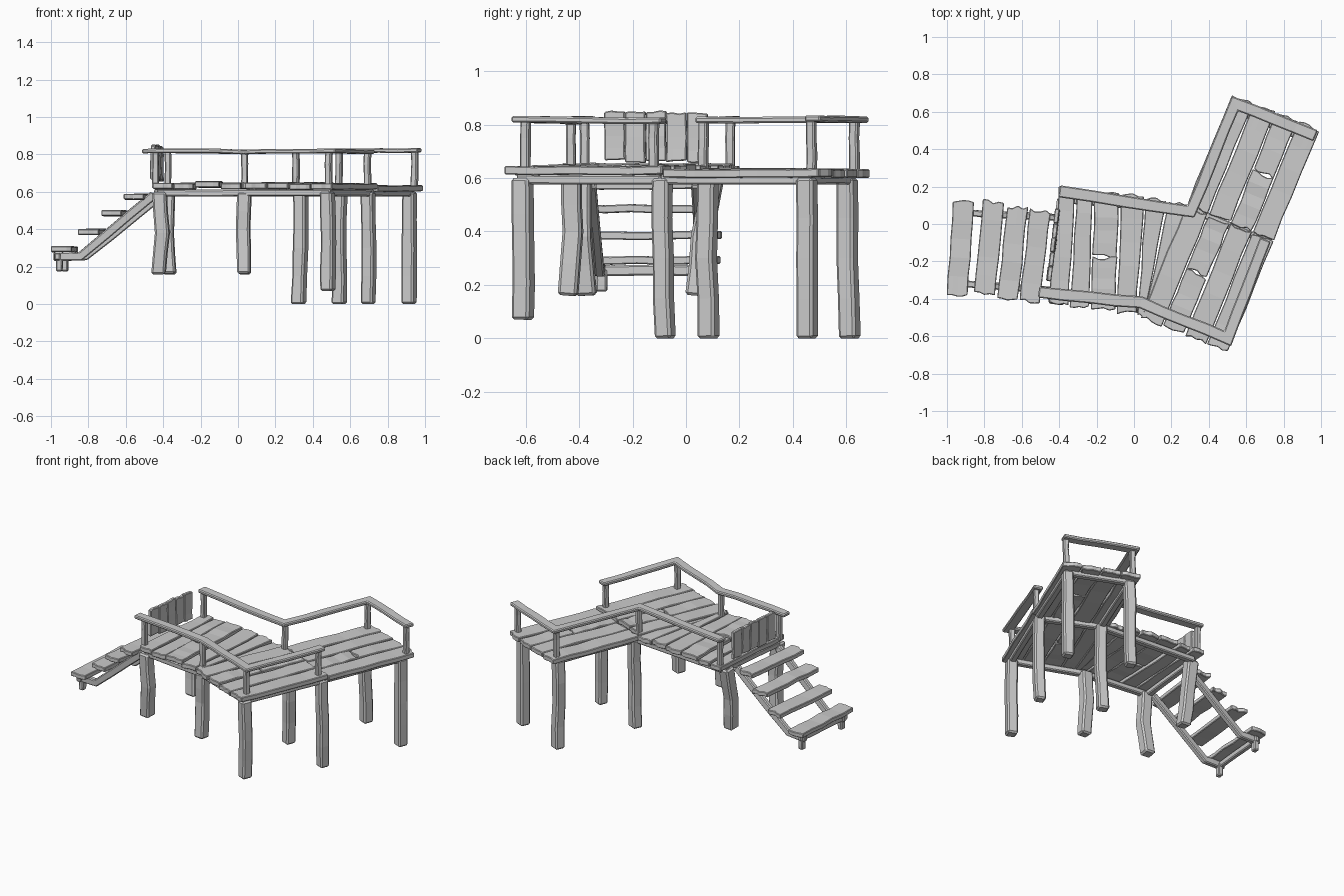
import bpy, bmesh, random
from math import sqrt
from mathutils import Vector as V

if "Cube" in bpy.data.objects:
    bpy.data.objects.remove(bpy.data.objects["Cube"])

random.seed(7)
rnd = random.uniform
UP = V((0, 0, 1))


def loft(name, pts, w, h, cols=2, segs=4, jag=0.0, wob=0.0, side=None, bevel=0.006):
    """Sweep a rectangular section (w wide, h high) along a mitred, slightly crooked path."""
    pts = [V(p) for p in pts]
    w0, w1 = w if isinstance(w, tuple) else (w, w)
    dirs = [(b - a).normalized() for a, b in zip(pts, pts[1:])]
    rings = []
    for k, d in enumerate(dirs):
        for s in range(segs + (k == len(dirs) - 1)):
            t = s / segs
            p = pts[k].lerp(pts[k + 1], t)
            tan, scale = d, 1.0
            if s == 0 and k > 0:
                tan = (dirs[k - 1] + d).normalized()
                if side is None:
                    scale = 1 / max(0.5, tan.dot(d))
            rings.append((p, tan, scale))
    bm = bmesh.new()
    rows, n = [], len(rings)
    for i, (p, tan, scale) in enumerate(rings):
        sd = V(side).normalized() if side else tan.cross(UP).normalized()
        up = sd.cross(tan).normalized()
        end = -1 if i == 0 else 1 if i == n - 1 else 0
        width = (w0 + (w1 - w0) * i / (n - 1)) * scale
        off = sd * rnd(-wob, wob) + up * rnd(-wob, wob)
        width += rnd(-wob, wob)
        top, bot = [], []
        for c in range(cols):
            x = (c / (cols - 1) - 0.5) * width
            q = p + off + sd * x + tan * (end * rnd(-jag, jag))
            top.append(bm.verts.new(q + up * h / 2))
            bot.append(bm.verts.new(q - up * h / 2))
        rows.append((top, bot))
    for (t0, b0), (t1, b1) in zip(rows, rows[1:]):
        loop0, loop1 = t0 + b0[::-1], t1 + b1[::-1]
        m = len(loop0)
        for j in range(m):
            k = (j + 1) % m
            bm.faces.new((loop0[j], loop0[k], loop1[k], loop1[j]))
    for t, b in (rows[0], rows[-1]):
        for c in range(cols - 1):
            bm.faces.new((t[c], t[c + 1], b[c + 1], b[c]))
    bmesh.ops.recalc_face_normals(bm, faces=bm.faces)
    me = bpy.data.meshes.new(name)
    bm.to_mesh(me)
    bm.free()
    ob = bpy.data.objects.new(name, me)
    bpy.context.collection.objects.link(ob)
    mod = ob.modifiers.new("chamfer", 'BEVEL')
    mod.width, mod.segments = bevel, 1
    mod.limit_method, mod.angle_limit = 'ANGLE', 0.6
    return ob


def plank(name, a, b, w, th=0.032):
    return loft(name, [a, b], w, th, cols=5, segs=5, jag=0.010, wob=0.003, bevel=0.004)


# directions of the long right deck (u along, v across) and the left deck
U, W = V((0.38, 0.925, 0)), V((-0.925, 0.38, 0))
O = V((0.505, -0.69, 0))
B_SIDE, A_SIDE = (0.99, -0.12, 0), (0.925, -0.38, 0)


def deck(along, across, z):
    p = O + U * along + W * across
    return (p.x, p.y, z)


# right deck: two runs of four planks, some broken in the middle
pw = 0.1275
for run, (s, e, z, broken, cut) in enumerate([(0.0, 0.64, 0.63, 2, 0.33), (0.65, 1.287, 0.618, 1, 0.955)]):
    for i in range(4):
        c, zz = pw * (i + 0.5), z + rnd(-0.004, 0.004)
        parts = [(s, cut - 0.003), (cut + 0.003, e)] if i == broken else [(s, e)]
        for a, b in parts:
            plank("right_deck_plank", deck(a, c, zz), deck(b, c, zz), (pw - 0.008, pw - 0.006))

# left deck: planks fanning towards the right deck (back x, back y, front x, front y, widths)
cuts = [(-0.405, 0.20, -0.46, -0.41), (-0.31, 0.19, -0.345, -0.44), (-0.215, 0.18, -0.235, -0.45),
        (-0.075, 0.165, -0.095, -0.47), (0.06, 0.145, 0.015, -0.485), (0.18, 0.12, 0.06, -0.49),
        (0.30, 0.10, 0.085, -0.47)]
for i, (l, r) in enumerate(zip(cuts, cuts[1:])):
    z = 0.628 + (0.012 if i == 2 else rnd(-0.008, 0.004))
    back = V(((l[0] + r[0]) / 2, (l[1] + r[1]) / 2, z))
    front = V(((l[2] + r[2]) / 2, (l[3] + r[3]) / 2, z))
    wb, wf = r[0] - l[0] - 0.010, max(0.03, r[2] - l[2] - 0.008)
    if i == 2:
        mid, wm = back.lerp(front, 0.55), (wb + wf) / 2
        gap = (front - back).normalized() * 0.003
        plank("left_deck_plank", back, mid - gap, (wb, wm))
        plank("left_deck_plank", mid + gap, front, (wm, wf))
    else:
        plank("left_deck_plank", back, front, (wb, wf))

# beams under the decks
zb = 0.594
for pts in [
    [(-0.43, -0.385, zb), (0.035, -0.44, zb), (0.48, -0.61, zb), (0.70, -0.09, zb)],
    [(-0.37, 0.13, zb), (0.33, 0.07, zb), (0.545, 0.61, zb), (0.92, 0.455, zb), (0.70, -0.09, zb)],
    [(-0.43, -0.385, zb), (-0.375, 0.13, zb)],
    [(0.70, -0.09, zb), (0.33, 0.07, zb)],
]:
    loft("under_beam", pts, 0.04, 0.036, segs=3, wob=0.001)

# support posts: bottom, middle and top points
for bot, mid, top, w, sd in [
    ((-0.425, -0.375, 0.16), (-0.405, -0.39, 0.38), (-0.42, -0.39, 0.60), 0.075, B_SIDE),
    ((-0.37, 0.04, 0.16), (-0.38, 0.06, 0.38), (-0.375, 0.10, 0.60), 0.075, B_SIDE),
    ((0.035, -0.44, 0.16), (0.03, -0.42, 0.40), (0.035, -0.43, 0.60), 0.072, B_SIDE),
    ((0.325, 0.085, 0), (0.335, 0.075, 0.3), (0.335, 0.08, 0.60), 0.068, A_SIDE),
    ((0.48, -0.61, 0.07), (0.485, -0.61, 0.33), (0.48, -0.61, 0.60), 0.07, A_SIDE),
    ((0.542, 0.61, 0), (0.54, 0.605, 0.3), (0.545, 0.605, 0.60), 0.068, A_SIDE),
    ((0.697, -0.08, 0), (0.70, -0.085, 0.3), (0.695, -0.09, 0.60), 0.066, A_SIDE),
    ((0.917, 0.455, 0), (0.915, 0.455, 0.3), (0.915, 0.45, 0.60), 0.068, A_SIDE),
]:
    loft("support_post", [bot, mid, top], w, w, segs=2, wob=0.003, side=sd, bevel=0.010)

# handrails with their short posts
zr = 0.82
loft("front_handrail", [(-0.51, -0.365, zr), (0.035, -0.42, zr - 0.005), (0.50, -0.61, zr), (0.705, -0.085, zr - 0.005)],
     0.062, 0.024, wob=0.003)
loft("back_handrail", [(-0.40, 0.175, zr), (0.305, 0.065, zr - 0.005), (0.54, 0.645, zr), (0.97, 0.47, zr)],
     0.062, 0.024, wob=0.003)
for x, y, sd in [(-0.44, -0.38, B_SIDE), (0.035, -0.43, B_SIDE), (0.485, -0.60, A_SIDE), (0.692, -0.12, A_SIDE),
                 (-0.375, 0.165, B_SIDE), (0.31, 0.065, A_SIDE), (0.54, 0.63, A_SIDE), (0.945, 0.47, A_SIDE)]:
    loft("rail_post", [(x, y, 0.62), (x, y, 0.815)], 0.034, 0.034, segs=3, wob=0.002, side=sd)

# upright board panel at the head of the stairs
for i in range(5):
    t = (i + 0.5) / 5
    x, y = -0.455 + 0.045 * t, -0.305 + 0.385 * t
    loft("gate_board", [(x + rnd(-.004, .004), y, 0.662 + rnd(-.005, .008)), (x, y, 0.848 + rnd(-.006, .006))],
         0.076, 0.024, cols=4, segs=4, jag=0.004, wob=0.002, side=(0.12, 0.99, 0), bevel=0.004)

# stair treads: front end, back end, height, width
for a, b, z, w in [((-0.945, -0.38), (-0.91, 0.12), 0.292, 0.112), ((-0.80, -0.375), (-0.752, 0.12), 0.385, 0.115),
                   ((-0.675, -0.40), (-0.622, 0.09), 0.485, 0.110), ((-0.56, -0.415), (-0.50, 0.07), 0.572, 0.110)]:
    plank("stair_tread", (*a, z), (*b, z), w, 0.03)

# stair stringers, feet and bottom cross pieces
for (x0, y0), (x1, y1) in [((-0.985, -0.315), (-0.45, -0.355)), ((-0.955, 0.065), (-0.41, 0.035))]:
    xm, ym = x0 + 0.14, y0 - 0.01
    loft("stair_stringer", [(x0, y0, 0.255), (xm, ym, 0.255), (x1, y1, 0.585)], 0.035, 0.046,
         segs=3, wob=0.0015, side=(0.08, -1, 0))
    loft("stair_foot", [(x0 + 0.03, y0, 0.175), (x0 + 0.03, y0, 0.26)], 0.034, 0.04, segs=2, wob=0.001, side=B_SIDE)
loft("stair_cross_piece", [(-0.965, -0.35, 0.254), (-0.925, 0.09, 0.254)], 0.03, 0.04, segs=4, wob=0.002)
